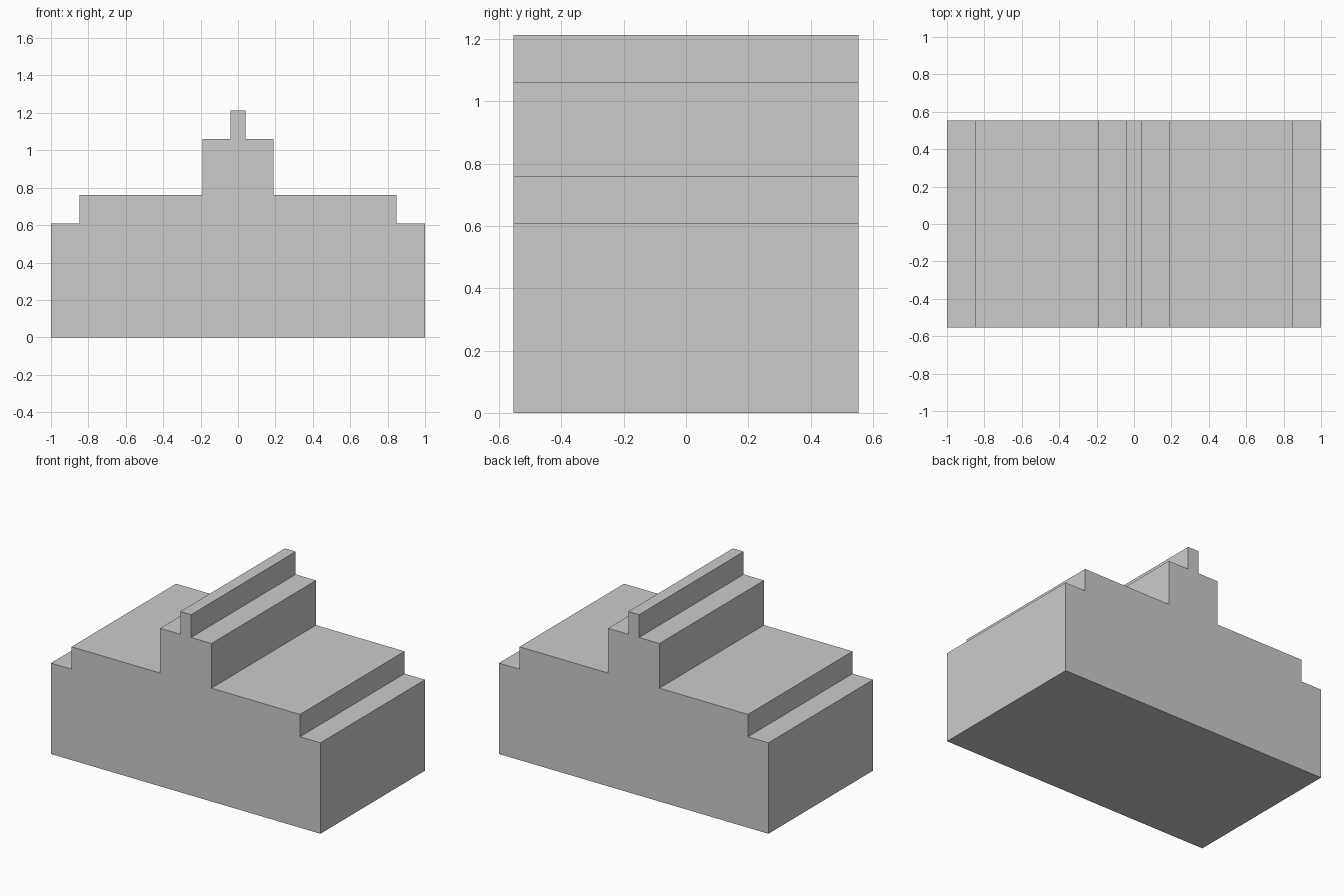
import bpy, bmesh

if "Cube" in bpy.data.objects:
    bpy.data.objects.remove(bpy.data.objects["Cube"])

HALF_DEPTH = 0.554
# Right half of the stepped outline: (half width, top height) of each tier
TIERS = [(1.0, 0.61), (0.848, 0.76), (0.191, 1.06), (0.04, 1.213)]

# Trace the right side from bottom to top, then mirror it for the left side
right = []
z = 0.0
for x, top in TIERS:
    right += [(x, z), (x, top)]
    z = top
outline = right + [(-x, z) for x, z in reversed(right)]

# Extrude the outline from front to back
bm = bmesh.new()
front = bm.faces.new([bm.verts.new((x, -HALF_DEPTH, z)) for x, z in outline])
ext = bmesh.ops.extrude_face_region(bm, geom=[front], use_keep_orig=True)
back = [v for v in ext["geom"] if isinstance(v, bmesh.types.BMVert)]
bmesh.ops.translate(bm, verts=back, vec=(0, 2 * HALF_DEPTH, 0))
bmesh.ops.recalc_face_normals(bm, faces=bm.faces)

mesh = bpy.data.meshes.new("stepped_block")
bm.to_mesh(mesh)
bm.free()
block = bpy.data.objects.new("stepped_block", mesh)
bpy.context.collection.objects.link(block)
